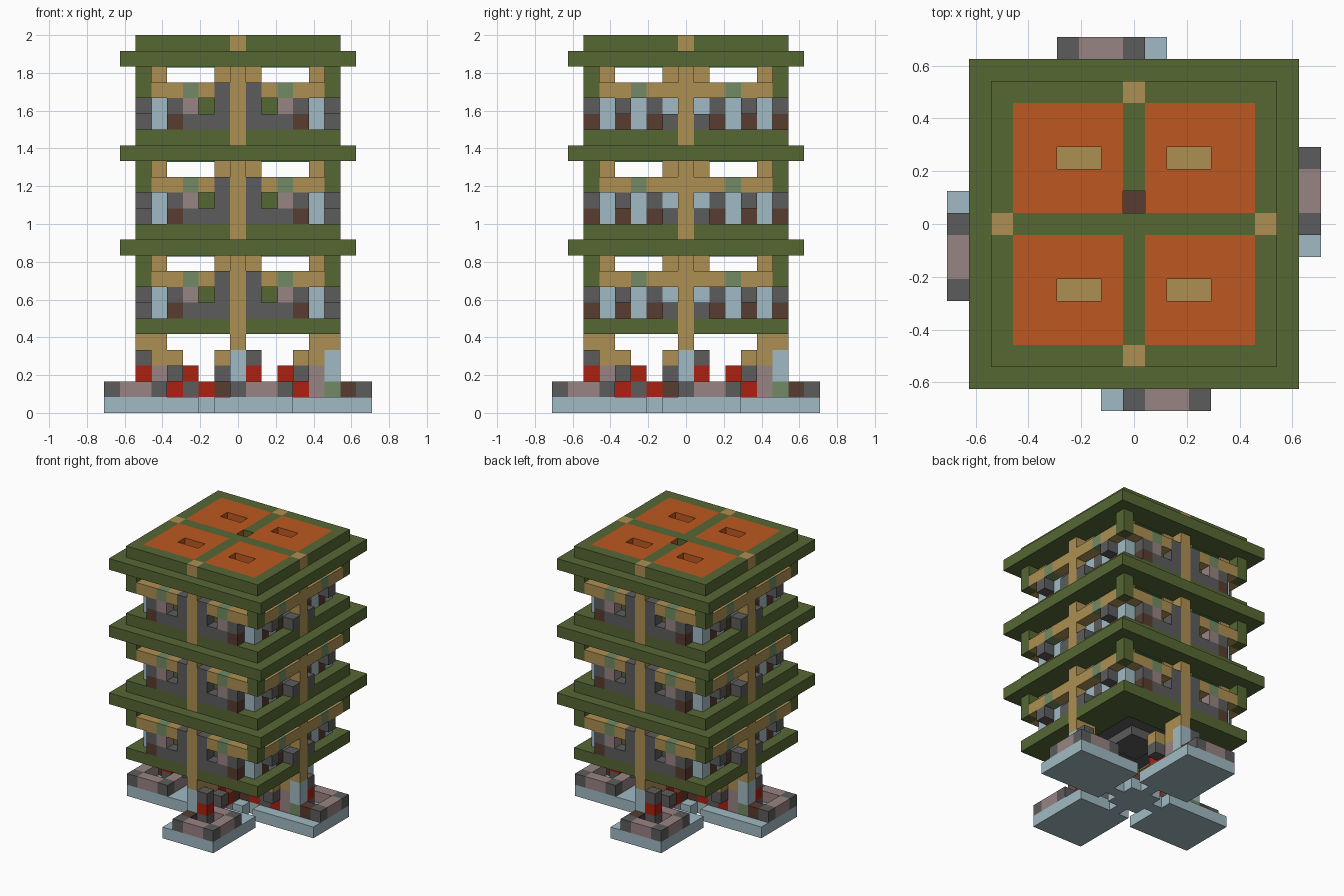
import bpy, bmesh

old = bpy.data.objects.get("Cube")
if old:
    bpy.data.objects.remove(old, do_unlink=True)

U = 1 / 12  # block size


def make_material(name, r, g, b):
    def lin(c):
        c /= 255
        return c / 12.92 if c < 0.04 else ((c + 0.055) / 1.055) ** 2.4
    col = (lin(r), lin(g), lin(b), 1)
    m = bpy.data.materials.new(name)
    m.use_nodes = True
    m.diffuse_color = col
    m.node_tree.nodes["Principled BSDF"].inputs["Base Color"].default_value = col
    return m


GREEN = make_material("moss green", 86, 103, 52)
TAN = make_material("tan wood", 174, 143, 82)
GREY = make_material("dark grey", 92, 92, 92)
BLUE = make_material("pale blue", 160, 186, 195)
MAUVE = make_material("mauve", 153, 131, 131)
BROWN = make_material("dark brown", 88, 60, 47)
RED = make_material("red", 172, 32, 16)
SAGE = make_material("sage", 114, 138, 99)
ORANGE = make_material("orange", 190, 89, 33)
CEILING = make_material("ceiling green", 70, 135, 75)


def copies(a, b, c, d, mode):
    """Footprints of a box after repeating it: once, four turns or two mirrors."""
    if mode == "turn":
        out = []
        for _ in range(4):
            out.append((a, b, c, d))
            a, b, c, d = -d, -c, a, b
        return set(out)
    if mode == "flip":
        xs = [(a, b), (-b, -a)]
        ys = [(c, d), (-d, -c)]
        return {x + y for x in xs for y in ys}
    return {(a, b, c, d)}


def part(name, mat, boxes, mode="one", base=0):
    """Boxes are first/last block in x and y, then bottom and top height."""
    bm = bmesh.new()
    for x0, x1, y0, y1, z0, z1 in boxes:
        for a, b, c, d in copies(x0, x1, y0, y1, mode):
            lo = (a - 0.5, c - 0.5, z0 + base)
            hi = (b + 0.5, d + 0.5, z1 + base)
            cube = bmesh.ops.create_cube(bm, size=1)["verts"]
            for v in cube:
                v.co = [(hi[n] if v.co[n] > 0 else lo[n]) * U for n in range(3)]
    me = bpy.data.meshes.new(name)
    bm.to_mesh(me)
    bm.free()
    me.materials.append(mat)
    ob = bpy.data.objects.new(name, me)
    bpy.context.collection.objects.link(ob)


def post(x, y, z0, z1):
    return (x, x, y, y, z0, z1)


# Foundation: four offset plates joined by a narrow cross
part("foundation_plates", BLUE, [(-1, 3, -8, -3, 0, 1)], "turn")
part("foundation_neck", BLUE, [post(0, -2, 0, 1)], "turn")
part("foundation_centre", BLUE, [(-1, 1, -1, 1, 0, 1)])

# Stone rings on the plates
part("ring_corners", GREY, [post(0, -8, 1, 2), post(3, -8, 1, 2), post(3, -5, 1, 2),
                            post(1, -6, 1, 2)], "turn")
part("ring_sides", MAUVE, [(1, 2, -8, -8, 1, 2), (3, 3, -7, -6, 1, 2),
                           (0, 2, -5, -5, 1, 2)], "turn")
part("ring_brown", BROWN, [post(0, -7, 1, 2)], "turn")
part("ring_sage", SAGE, [post(0, -6, 1, 2)], "turn")

# Legs and braces
part("leg_red", RED, [post(0, -4, 1, 2), post(0, -3, 2, 3), post(0, -2, 1, 2),
                      post(1, -6, 2, 3)], "turn")
part("leg_blue", BLUE, [post(0, -6, 2, 4), post(0, -4, 2, 3)], "turn")
part("leg_grey", GREY, [post(1, -6, 3, 4), post(1, -4, 2, 3), post(-1, -4, 2, 3),
                        post(0, -3, 1, 2)], "turn")
part("leg_mauve", MAUVE, [post(0, -5, 2, 3)], "turn")
part("leg_brown", BROWN, [post(0, -1, 1, 2)], "turn")
part("leg_brace", TAN, [(0, 0, -6, -5, 4, 5), (0, 0, -5, -4, 3, 4),
                        post(-1, -4, 3, 4)], "turn")

# Underside of the lowest storey
part("lowest_floor_ring", GREEN, [(-5, 3, -5, -4, 5, 6)], "turn")
part("lowest_floor_inset", GREY, [(-3, 3, -3, 3, 5.8, 6)])
part("lowest_floor_block", GREY, [(-1, 1, -1, 1, 5, 5.8)])

RIM = [(-6, -1, -6, -6, 0, 1), (1, 5, -6, -6, 0, 1)]

# Three identical storeys
for n in range(3):
    b = 5 + 6 * n
    s = f"_{n + 1}"
    part("floor_rim" + s, GREEN, RIM, "turn", b)
    if n:
        part("floor_core" + s, GREEN, [(-5, 5, -5, 5, 0, 1)], base=b)
    part("eave_slab" + s, GREEN, [(-7, 7, -7, 7, 5, 6)], base=b)
    part("ceiling" + s, CEILING, [(-4.9, 4.9, -4.9, 4.9, 4.95, 5)], base=b)
    part("centre_columns" + s, TAN, [post(0, -6, 0, 5)], "turn", b)
    part("corner_brackets" + s, GREEN, [post(6, -6, 3, 5)], "turn", b)
    part("corner_glass" + s, BLUE, [post(5, -5, 1, 3)], "turn", b)
    part("corner_heads" + s, TAN, [post(5, -5, 3, 5)], "turn", b)
    part("inner_heads" + s, TAN, [post(1, -5, 3, 5), post(-1, -5, 3, 5)], "turn", b)
    part("lamps" + s, SAGE, [post(3, -6, 3, 4), post(6, -3, 3, 4)], "flip", b)

    # Front and back walls with furniture
    part("front_wall" + s, GREEN, [(-4, 4, -5, -5, 1, 3)], "flip", b)
    part("front_beam" + s, TAN, [post(2, -6, 3, 4), (4, 5, -6, -6, 3, 4)], "flip", b)
    part("front_seats" + s, GREY, [post(1, -6, 1, 4), (2, 3, -6, -6, 1, 2),
                                   post(4, -6, 2, 3)], "flip", b)
    part("front_cushions" + s, MAUVE, [post(3, -6, 2, 3)], "flip", b)
    part("front_stools" + s, BROWN, [post(4, -6, 1, 2)], "flip", b)

    # Side walls with windows
    part("side_beam" + s, TAN, [(6, 6, 1, 2, 3, 4), (6, 6, 4, 5, 3, 4)], "flip", b)
    part("side_wall" + s, TAN, [post(5, 0, 1, 3)], "flip", b)
    part("side_glass" + s, BLUE, [post(5, 3, 1, 3), post(5, 1, 2, 3)], "flip", b)
    part("side_sills" + s, BROWN, [post(5, 2, 1, 2), post(5, 4, 1, 2)], "flip", b)
    part("side_frames" + s, GREY, [post(5, 2, 2, 3), (5, 6, 4, 4, 2, 3),
                                   (5, 6, 1, 1, 1, 2)], "flip", b)

# Roof: rim, cross, four panels with slots and a small shaft
part("roof_rim", GREEN, RIM, "turn", 23)
part("roof_rim_studs", TAN, [post(0, -6, 23, 24)], "turn")
part("roof_cross", GREEN, [(0, 0, -5, 0, 23, 24), (0, 0, 2, 5, 23, 24),
                           (1, 5, 0, 0, 23, 24), (-5, -1, 0, 0, 23, 24)])
part("roof_panels", ORANGE, [(1, 5, 1, 2, 23, 24), (1, 5, 4, 5, 23, 24),
                             post(1, 3, 23, 24), (4, 5, 3, 3, 23, 24)], "flip")
part("roof_slot_floor", TAN, [(2, 3, 3, 3, 23, 23.05)], "flip")
part("roof_shaft_floor", BROWN, [post(0, 1, 23, 23.05)])
